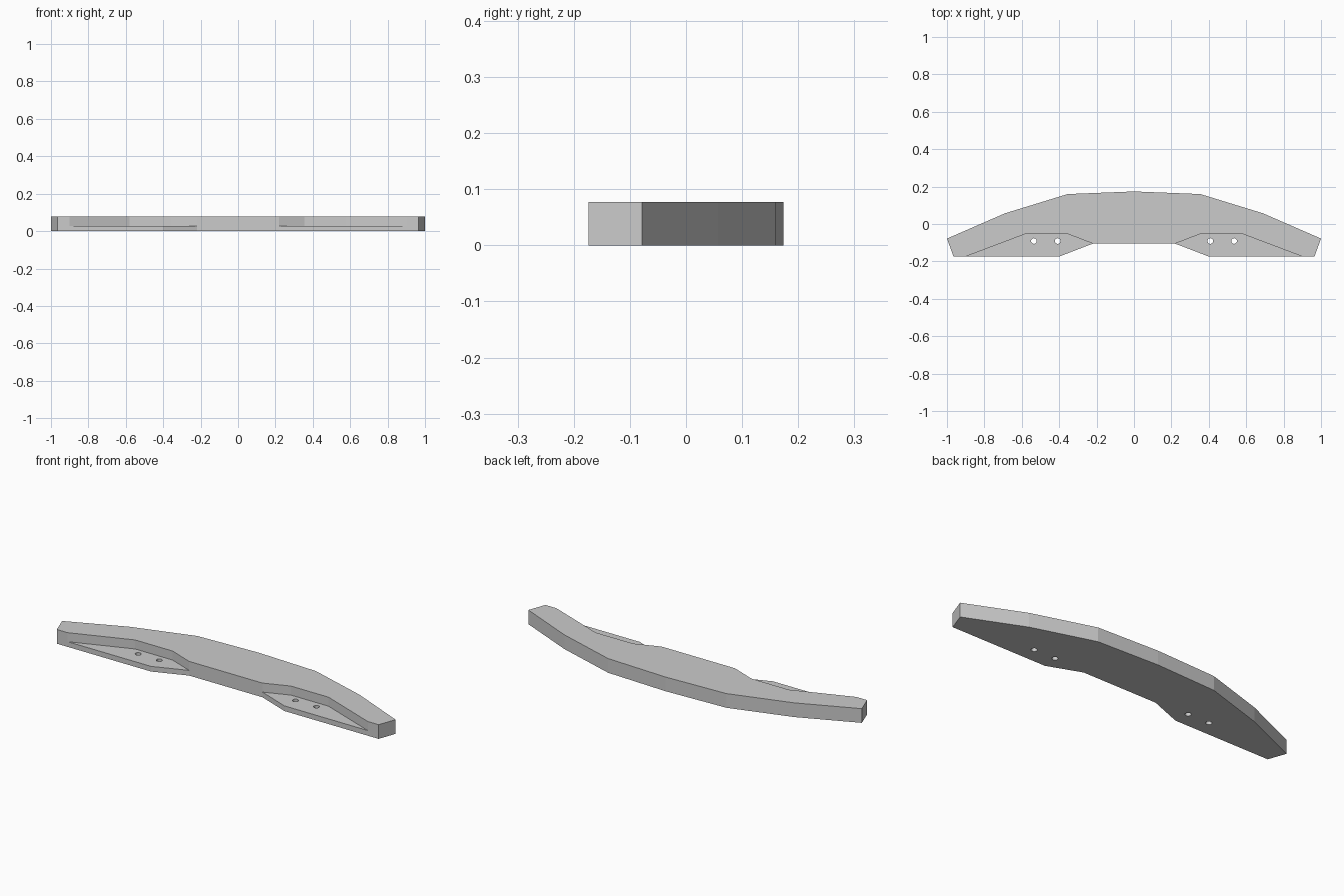
import bpy, bmesh
from mathutils import Matrix

cube = bpy.data.objects.get("Cube")
if cube:
    bpy.data.objects.remove(cube, do_unlink=True)

HEIGHT = 0.077
FLOOR = 0.028

grey = bpy.data.materials.new("plain grey")
grey.use_nodes = True
colour = (0.6, 0.6, 0.6, 1)
grey.diffuse_color = colour
grey.node_tree.nodes["Principled BSDF"].inputs["Base Color"].default_value = colour


def make_object(name, bm):
    bmesh.ops.recalc_face_normals(bm, faces=bm.faces)
    mesh = bpy.data.meshes.new(name)
    bm.to_mesh(mesh)
    bm.free()
    mesh.materials.append(grey)
    obj = bpy.data.objects.new(name, mesh)
    bpy.context.collection.objects.link(obj)
    return obj


def prism(name, outline, bottom, top):
    bm = bmesh.new()
    face = bm.faces.new([bm.verts.new((x, y, bottom)) for x, y in outline])
    lifted = bmesh.ops.extrude_face_region(bm, geom=[face])["geom"]
    verts = [v for v in lifted if isinstance(v, bmesh.types.BMVert)]
    bmesh.ops.translate(bm, verts=verts, vec=(0, 0, top - bottom))
    return make_object(name, bm)


def drill(name, x, y, radius):
    bm = bmesh.new()
    bmesh.ops.create_cone(bm, cap_ends=True, segments=24, radius1=radius,
                          radius2=radius, depth=0.3,
                          matrix=Matrix.Translation((x, y, 0)))
    return make_object(name, bm)


def cut(target, cutter):
    cutter.hide_render = True
    mod = target.modifiers.new(cutter.name, 'BOOLEAN')
    mod.operation = 'DIFFERENCE'
    mod.solver = 'EXACT'
    mod.object = cutter
    bpy.context.view_layer.objects.active = target
    bpy.ops.object.modifier_apply(modifier=mod.name)
    bpy.data.objects.remove(cutter, do_unlink=True)


# Arched bar: right-hand half of the outline, mirrored to the other side
half = [(0.355, 0.16), (0.69, 0.057), (1, -0.078), (0.965, -0.174),
        (0.4, -0.174), (0.22, -0.105)]
outline = [(0, 0.174)] + half + [(-x, y) for x, y in reversed(half)]
bar = prism("arched_bar", outline, 0, HEIGHT)

# Open-fronted mounting pockets, each with two screw holes
pocket = [(0.953, -0.194), (0.58, -0.053), (0.355, -0.053),
          (0.168, -0.125), (0.168, -0.194)]
for side, sign in (("left", 1), ("right", -1)):
    cut(bar, prism(side + "_pocket", [(sign * x, y) for x, y in pocket], FLOOR, 0.2))
    for label, x in (("inner", 0.408), ("outer", 0.535)):
        cut(bar, drill(f"{side}_{label}_hole", sign * x, -0.091, 0.015))
